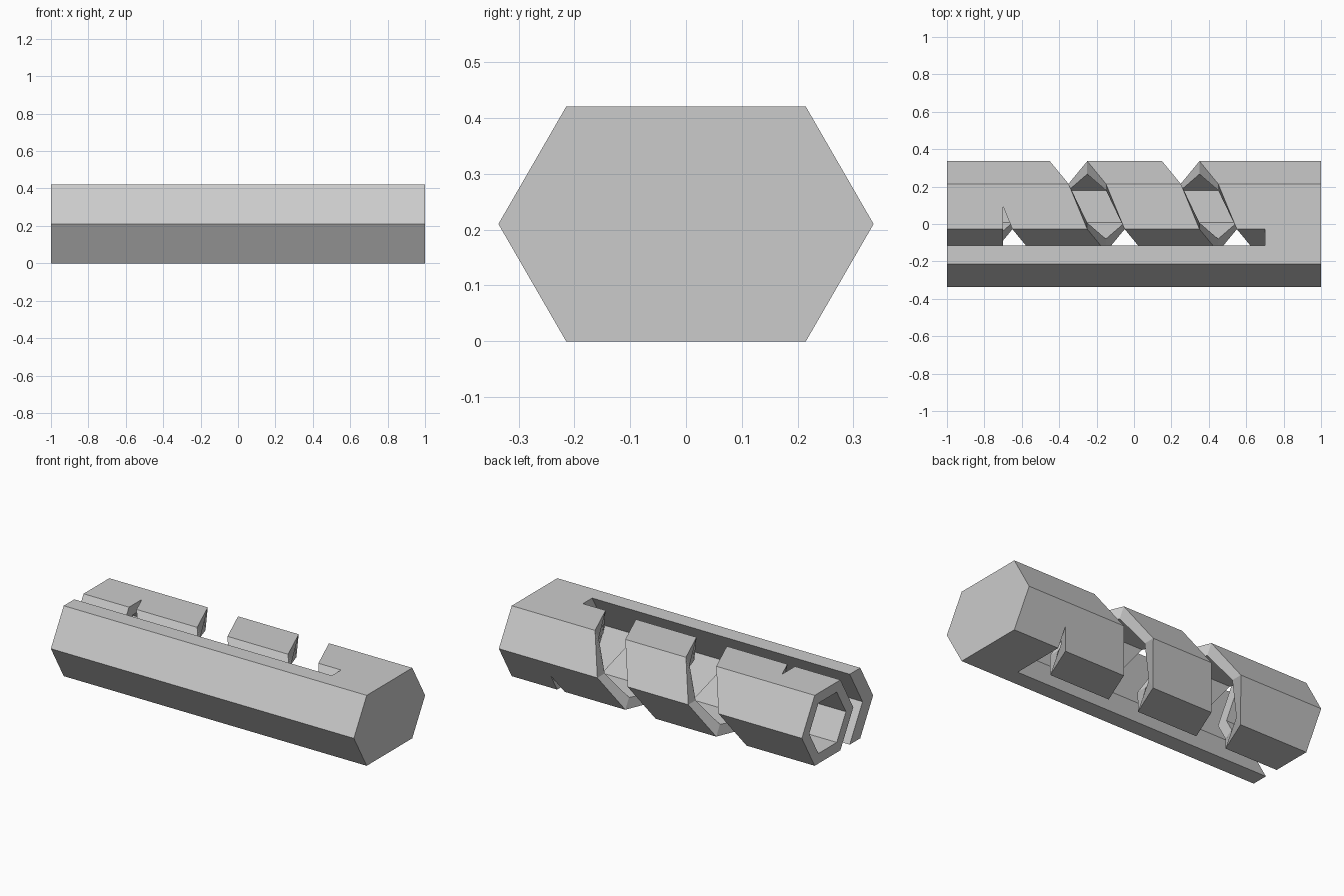
import bpy
import bmesh
from math import cos, sin, radians

old = bpy.data.objects.get("Cube")
if old:
    bpy.data.objects.remove(old, do_unlink=True)

# Main dimensions
MID_Z = 0.21                      # half height, centre line of the hexagons
TUBE_Y = 0.0935                   # tube axis offset towards the back
R_OUT, R_IN = 0.2425, 0.1732      # tube corner radii
R_GAP = 0.33                      # clearance hexagon around the tube
START, STOP, END = -0.7, 0.7, 1.0
PITCH, SLOT = 0.6, 0.2

grey = bpy.data.materials.new("light_grey")
grey.use_nodes = True
color = (0.6, 0.6, 0.6, 1)
grey.diffuse_color = color
grey.node_tree.nodes["Principled BSDF"].inputs["Base Color"].default_value = color


def finish(name, bm):
    mesh = bpy.data.meshes.new(name)
    bm.to_mesh(mesh)
    bm.free()
    mesh.materials.append(grey)
    obj = bpy.data.objects.new(name, mesh)
    bpy.context.collection.objects.link(obj)
    return obj


def corner(radius, k, y=TUBE_Y):
    a = radians(60 * k)
    return y + radius * cos(a), MID_Z + radius * sin(a)


def prism(name, outline, x0, x1):
    """Extrude a y-z outline along x."""
    bm = bmesh.new()
    face = bm.faces.new([bm.verts.new((x0, y, z)) for y, z in outline])
    ext = bmesh.ops.extrude_face_region(bm, geom=[face], use_keep_orig=True)
    moved = [v for v in ext["geom"] if isinstance(v, bmesh.types.BMVert)]
    bmesh.ops.translate(bm, verts=moved, vec=(x1 - x0, 0, 0))
    bmesh.ops.recalc_face_normals(bm, faces=bm.faces)
    return finish(name, bm)


def wall_strip(steps, left, right):
    """Thick hexagonal wall wound around the tube axis, one panel per step."""
    bm = bmesh.new()
    rings = []
    for k in steps:
        profile = [(left(k), R_OUT), (right(k), R_OUT), (right(k), R_IN), (left(k), R_IN)]
        rings.append([bm.verts.new((x, *corner(r, k))) for x, r in profile])
    for p, q in zip(rings, rings[1:]):
        for j in range(4):
            n = (j + 1) % 4
            bm.faces.new((p[j], q[j], q[n], p[n]))
    return bm


# Solid end block: two hexagons merged into one wide outline
outline = [corner(R_OUT, k, TUBE_Y if k in (-1, 0, 1) else -TUBE_Y) for k in range(-1, 5)]
prism("end_block", outline, STOP, END)

# Front rail, hollowed to leave a gap around the tube
rail = [corner(R_OUT, k, -TUBE_Y) for k in (2, 3, 4)]
rail += [corner(R_GAP, 3)]
half_gap = TUBE_Y - R_GAP + MID_Z * cos(radians(60)) / sin(radians(60))
rail.insert(3, (half_gap, 0))
rail.append((half_gap, 2 * MID_Z))
prism("front_rail", rail, -END, STOP)

# Open tube mouth
bm = wall_strip(range(7), lambda k: -END, lambda k: START)
bmesh.ops.remove_doubles(bm, verts=bm.verts, dist=1e-4)
finish("tube_mouth", bm)


# Spiral wall between the slots, trimmed flush with the mouth and end block
def slot_centre(k):
    return -0.35 + k * PITCH / 6


bm = wall_strip(range(-11, 13),
                lambda k: slot_centre(k) + SLOT / 2,
                lambda k: slot_centre(k) + PITCH - SLOT / 2)
for x, side in ((START, -1), (STOP, 1)):
    bmesh.ops.bisect_plane(bm, geom=bm.verts[:] + bm.edges[:] + bm.faces[:],
                           plane_co=(x, 0, 0), plane_no=(side, 0, 0), clear_outer=True)
finish("spiral_wall", bm)
